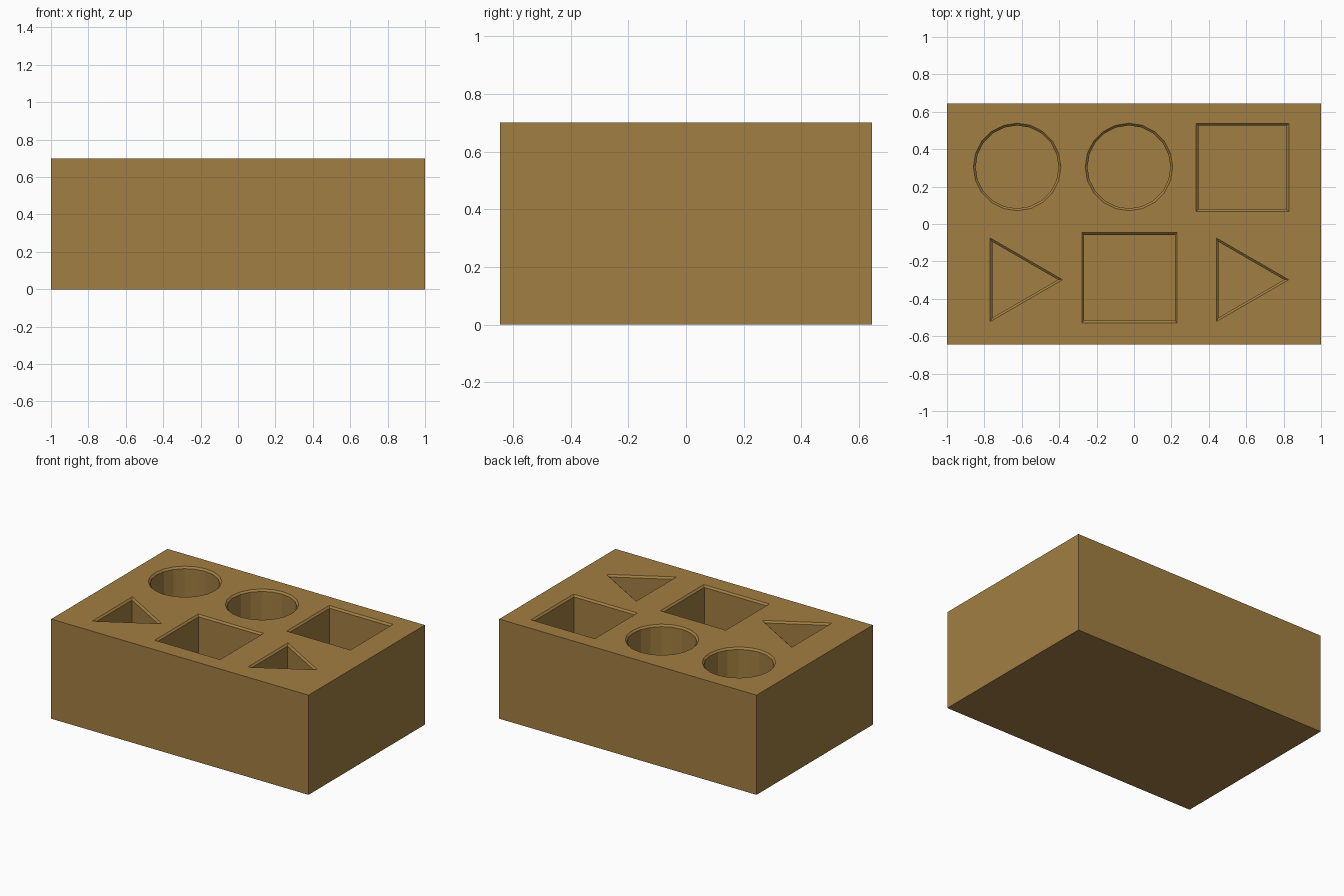
import bpy, bmesh, math

if "Cube" in bpy.data.objects:
    bpy.data.objects.remove(bpy.data.objects["Cube"])

W, D, H = 2.0, 1.29, 0.70      # block size
DEPTH, LIP = 0.52, 0.012       # pocket depth, rim chamfer

wood = bpy.data.materials.new("tan wood")
wood.diffuse_color = (0.36, 0.21, 0.054, 1)
wood.use_nodes = True
wood.node_tree.nodes["Principled BSDF"].inputs["Base Color"].default_value = wood.diffuse_color


def ngon(cx, cy, r, n):
    """Outline of a regular polygon, inset by d."""
    def outline(d):
        q = r - d / math.cos(math.pi / n)
        return [(cx + q * math.cos(2 * math.pi * i / n),
                 cy + q * math.sin(2 * math.pi * i / n)) for i in range(n)]
    return outline


def rect(x0, x1, y0, y1):
    """Outline of a rectangle, inset by d."""
    return lambda d: [(x0 + d, y0 + d), (x1 - d, y0 + d),
                      (x1 - d, y1 - d), (x0 + d, y1 - d)]


bm = bmesh.new()


def ring(points, z):
    return [bm.verts.new((x, y, z)) for x, y in points]


def bridge(a, b):
    for i in range(len(a)):
        j = (i + 1) % len(a)
        bm.faces.new((a[i], a[j], b[j], b[i]))


def ring_edges(r):
    return [bm.edges.get((r[i], r[(i + 1) % len(r)])) for i in range(len(r))]


# Outer walls and closed base
body = rect(-W / 2, W / 2, -D / 2, D / 2)
base, top = ring(body(0), 0), ring(body(0), H)
bridge(base, top)
bm.faces.new(base[::-1])
rim_edges = ring_edges(top)

# Six pockets: chamfered lip, straight walls, flat floor
pockets = [
    ngon(-0.625, 0.305, 0.234, 20),
    ngon(-0.027, 0.305, 0.234, 20),
    rect(0.332, 0.828, 0.066, 0.538),
    ngon(-0.640, -0.298, 0.258, 3),
    rect(-0.278, 0.231, -0.528, -0.046),
    ngon(0.569, -0.298, 0.258, 3),
]
for shape in pockets:
    outer = ring(shape(0), H)
    inner = ring(shape(LIP), H - LIP)
    floor = ring(shape(LIP), H - DEPTH)
    bridge(outer, inner)
    bridge(inner, floor)
    bm.faces.new(floor)
    rim_edges += ring_edges(outer)

# Top face filled around the pocket openings
bmesh.ops.triangle_fill(bm, use_beauty=True, use_dissolve=False,
                        edges=rim_edges, normal=(0, 0, 1))
bmesh.ops.recalc_face_normals(bm, faces=bm.faces[:])

mesh = bpy.data.meshes.new("shape_sorter_block")
bm.to_mesh(mesh)
bm.free()
mesh.materials.append(wood)
block = bpy.data.objects.new("shape_sorter_block", mesh)
bpy.context.collection.objects.link(block)
